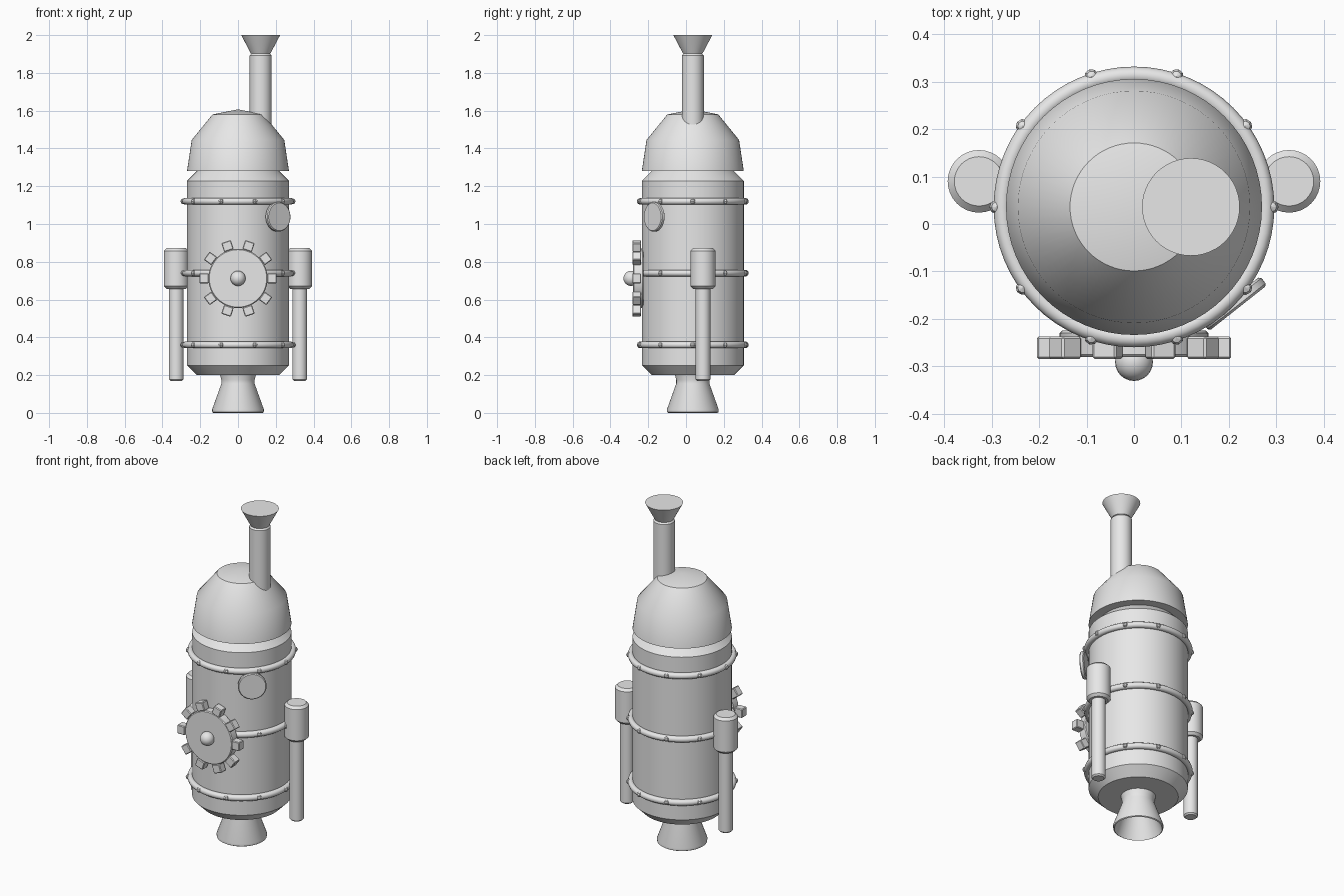
import bpy, bmesh, math
from mathutils import Matrix, Vector

if "Cube" in bpy.data.objects:
    bpy.data.objects.remove(bpy.data.objects["Cube"])

TAU = 2 * math.pi
CY = 0.036                      # y of the main body axis
metal = bpy.data.materials.new("grey metal")
metal.diffuse_color = (0.8, 0.8, 0.8, 1)
metal.use_nodes = True
metal.node_tree.nodes["Principled BSDF"].inputs["Base Color"].default_value = metal.diffuse_color


def finish(name, bm, smooth=True, angle=35):
    bmesh.ops.recalc_face_normals(bm, faces=bm.faces)
    mesh = bpy.data.meshes.new(name)
    bm.to_mesh(mesh)
    bm.free()
    mesh.materials.append(metal)
    ob = bpy.data.objects.new(name, mesh)
    bpy.context.collection.objects.link(ob)
    if smooth:
        bpy.ops.object.select_all(action='DESELECT')
        ob.select_set(True)
        bpy.context.view_layer.objects.active = ob
        bpy.ops.object.shade_smooth_by_angle(angle=math.radians(angle))
    return ob


def lathe(name, profile, loc, axis=(0, 0, 1), n=48, angle=35):
    """Spin (radius, height) points round an axis; radius 0 makes a pole."""
    bm = bmesh.new()
    rings = []
    for r, z in profile:
        count = n if r > 0 else 1
        rings.append([bm.verts.new((r * math.cos(TAU * i / n), r * math.sin(TAU * i / n), z))
                      for i in range(count)])
    for a, b in zip(rings, rings[1:]):
        for i in range(n):
            j = (i + 1) % n
            if len(a) == 1:
                bm.faces.new((a[0], b[i], b[j]))
            elif len(b) == 1:
                bm.faces.new((a[i], a[j], b[0]))
            else:
                bm.faces.new((a[i], a[j], b[j], b[i]))
    for ring, (r, z) in ((rings[0], profile[0]), (rings[-1], profile[-1])):
        if r > 0:
            bm.faces.new(ring)
    turn = Vector((0, 0, 1)).rotation_difference(Vector(axis)).to_matrix().to_4x4()
    bm.transform(Matrix.Translation(loc) @ turn)
    return finish(name, bm, angle=angle)


def rod(name, r, z0, z1, bevel, loc, axis=(0, 0, 1), n=48):
    """Cylinder with chamfered rims."""
    return lathe(name, [(r - bevel, z0), (r, z0 + bevel), (r, z1 - bevel), (r - bevel, z1)],
                 loc, axis, n)


# Main tank and domed cap
rod("body", 0.27, 0.2, 1.28, 0.052, (0, CY, 0), n=64)
lathe("dome", [(0.27, 1.28), (0.245, 1.445), (0.135, 1.58), (0, 1.607)],
      (0, CY, 0), n=64, angle=33)

# Hollow exhaust bell below
lathe("nozzle", [(0, 0.19), (0.07, 0.17), (0.13, 0.0), (0.136, 0.004), (0.137, 0.018),
                 (0.088, 0.155), (0.088, 0.175), (0.097, 0.21), (0, 0.21)],
      (0, CY, 0), angle=45)

# Chimney with flared top
rod("chimney", 0.058, 1.4, 1.905, 0.012, (0.12, CY, 0), n=32)
lathe("chimney_funnel", [(0.052, 1.903), (0.103, 2.0)], (0.12, CY, 0))

# Hoops with studs
for k, z in enumerate((0.36, 0.74, 1.12)):
    bm = bmesh.new()
    N, M = 64, 10
    g = [[bm.verts.new(((0.278 + 0.018 * math.cos(TAU * j / M)) * math.cos(TAU * i / N),
                        (0.278 + 0.018 * math.cos(TAU * j / M)) * math.sin(TAU * i / N) + CY,
                        z + 0.018 * math.sin(TAU * j / M))) for j in range(M)] for i in range(N)]
    for i in range(N):
        for j in range(M):
            bm.faces.new((g[i][j], g[(i + 1) % N][j],
                          g[(i + 1) % N][(j + 1) % M], g[i][(j + 1) % M]))
    finish(f"hoop_{k + 1}", bm, angle=60)

    bm = bmesh.new()
    for i in range(10):
        a = TAU * i / 10
        place = (Matrix.Translation((0.29 * math.cos(a), 0.29 * math.sin(a) + CY, z))
                 @ Matrix.Rotation(a, 4, 'Z'))
        bmesh.ops.create_uvsphere(bm, u_segments=8, v_segments=4, radius=0.015, matrix=place)
    finish(f"hoop_studs_{k + 1}", bm, smooth=False)

# Side canisters on long pipes
for side, s in (("left", -1), ("right", 1)):
    loc = (s * 0.327, 0.09, 0)
    rod(f"canister_{side}", 0.066, 0.657, 0.872, 0.014, loc, n=32)
    rod(f"pipe_{side}", 0.039, 0.17, 0.68, 0.008, loc, n=24)

# Front cog wheel: disc, ten teeth and hub
GZ = 0.712
rod("cog_disc", 0.157, 0.225, 0.28, 0.005, (0, 0, GZ), (0, -1, 0))
bm = bmesh.new()
for i in range(10):
    place = (Matrix.Translation((0, -0.261, GZ)) @ Matrix.Rotation(TAU * i / 10, 4, 'Y')
             @ Matrix.Translation((0.18, 0, 0)) @ Matrix.Diagonal((0.05, 0.047, 0.053, 1)))
    bmesh.ops.create_cube(bm, size=1, matrix=place)
bmesh.ops.bevel(bm, geom=bm.edges[:], offset=0.004, segments=1, affect='EDGES')
finish("cog_teeth", bm, smooth=False)
bm = bmesh.new()
bmesh.ops.create_uvsphere(bm, u_segments=24, v_segments=12, radius=0.04,
                          matrix=Matrix.Translation((0, -0.291, GZ)))
finish("cog_hub", bm)

# Round porthole on the front right
rod("porthole", 0.078, -0.012, 0.012, 0.005, (0.212, -0.168, 1.038), (0.62, -0.785, 0))
